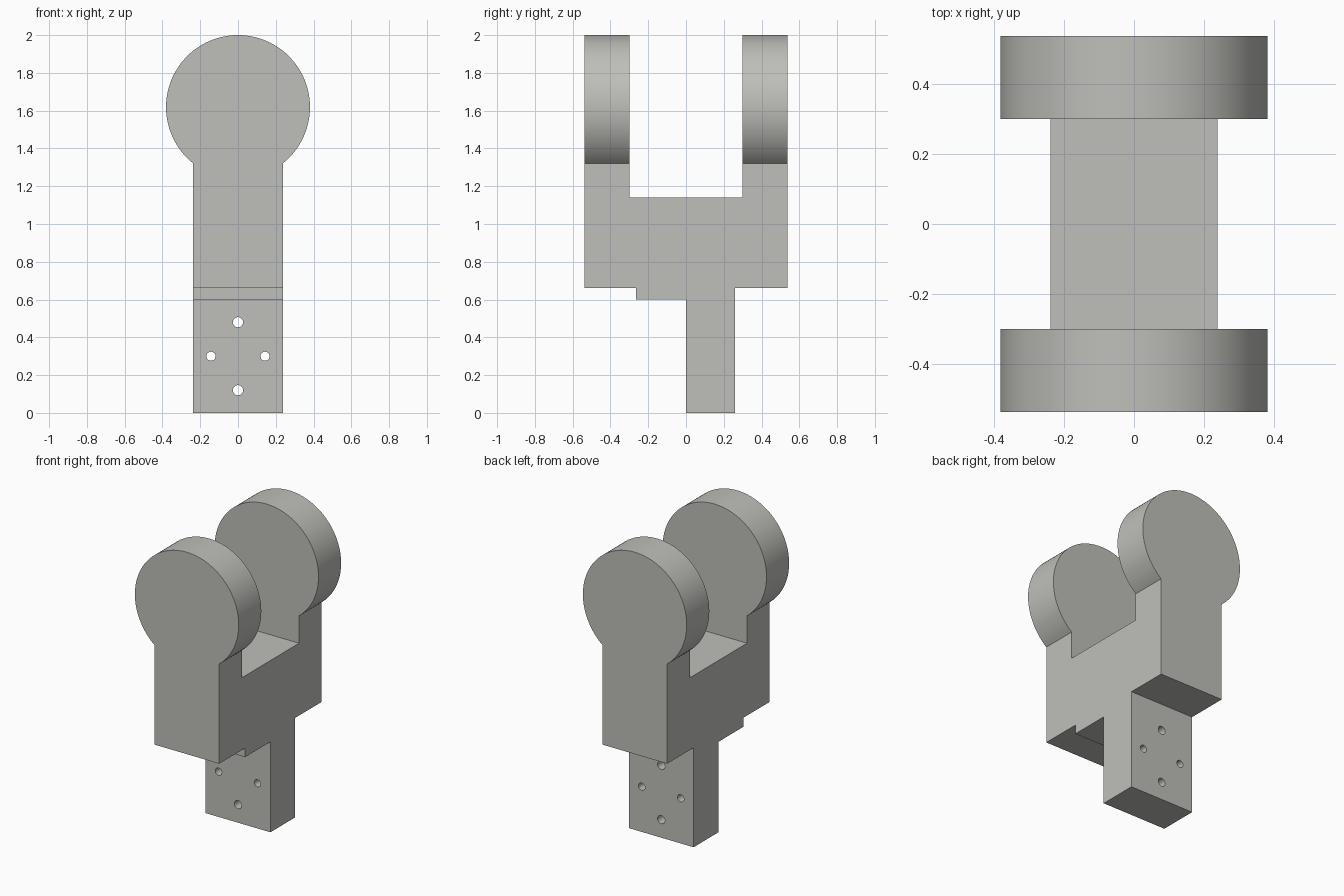
import bpy
import bmesh
import math
from mathutils import Vector

if "Cube" in bpy.data.objects:
    bpy.data.objects.remove(bpy.data.objects["Cube"], do_unlink=True)

R = 0.381           # ear radius
EAR_Z = 2 - R       # ear centre height
HALF_W = 0.238      # half width of the body

grey = bpy.data.materials.new("warm_grey")
grey.use_nodes = True
colour = (0.52, 0.52, 0.49, 1)
grey.diffuse_color = colour
grey.node_tree.nodes["Principled BSDF"].inputs["Base Color"].default_value = colour


def prism(name, points, sweep):
    """Extrude a closed outline along the sweep vector."""
    bm = bmesh.new()
    face = bm.faces.new([bm.verts.new(p) for p in points])
    ext = bmesh.ops.extrude_face_region(bm, geom=[face])
    moved = [v for v in ext["geom"] if isinstance(v, bmesh.types.BMVert)]
    bmesh.ops.translate(bm, verts=moved, vec=Vector(sweep))
    bmesh.ops.recalc_face_normals(bm, faces=bm.faces)
    mesh = bpy.data.meshes.new(name)
    bm.to_mesh(mesh)
    bm.free()
    mesh.materials.append(grey)
    obj = bpy.data.objects.new(name, mesh)
    bpy.context.collection.objects.link(obj)
    return obj


def arc(x, z, r, start, end, n, y):
    angles = [start + (end - start) * i / n for i in range(n + 1)]
    return [(x + r * math.cos(a), y, z + r * math.sin(a)) for a in angles]


def boolean(obj, tool, operation):
    """Apply a boolean and discard its cutter."""
    tool.hide_render = True
    mod = obj.modifiers.new(operation.lower(), "BOOLEAN")
    mod.operation, mod.solver, mod.object = operation, "EXACT", tool
    bpy.ops.object.select_all(action="DESELECT")
    bpy.context.view_layer.objects.active = obj
    obj.select_set(True)
    bpy.ops.object.modifier_apply(modifier=mod.name)
    bpy.data.objects.remove(tool, do_unlink=True)


# Side profile: tang, step, crossbar and two arms
side = [(0, 0), (0.26, 0), (0.26, 0.66), (0.537, 0.66), (0.537, 2.1),
        (0.30, 2.1), (0.30, 1.14), (-0.30, 1.14), (-0.30, 2.1),
        (-0.537, 2.1), (-0.537, 0.66), (-0.265, 0.66), (-0.265, 0.60), (0, 0.60)]
fork = prism("fork_bracket", [(-0.6, y, z) for y, z in side], (1.2, 0, 0))

# Front outline: straight body with a round head, limiting the fork
neck = math.acos(HALF_W / R)
outline = arc(0, EAR_Z, R, -neck, math.pi + neck, 96, -0.7)
outline += [(-HALF_W, -0.7, -0.1), (HALF_W, -0.7, -0.1)]
boolean(fork, prism("front_outline", outline, (0, 1.4, 0)), "INTERSECT")

# Four bolt holes through the tang
for x, z, r in [(0, 0.48, 0.027), (0, 0.12, 0.027), (-0.143, 0.30, 0.024), (0.143, 0.30, 0.024)]:
    ring = arc(x, z, r, 0, 2 * math.pi, 32, -0.1)[:-1]
    boolean(fork, prism("bolt_hole", ring, (0, 0.5, 0)), "DIFFERENCE")

bpy.ops.object.shade_smooth_by_angle(angle=math.radians(30))
